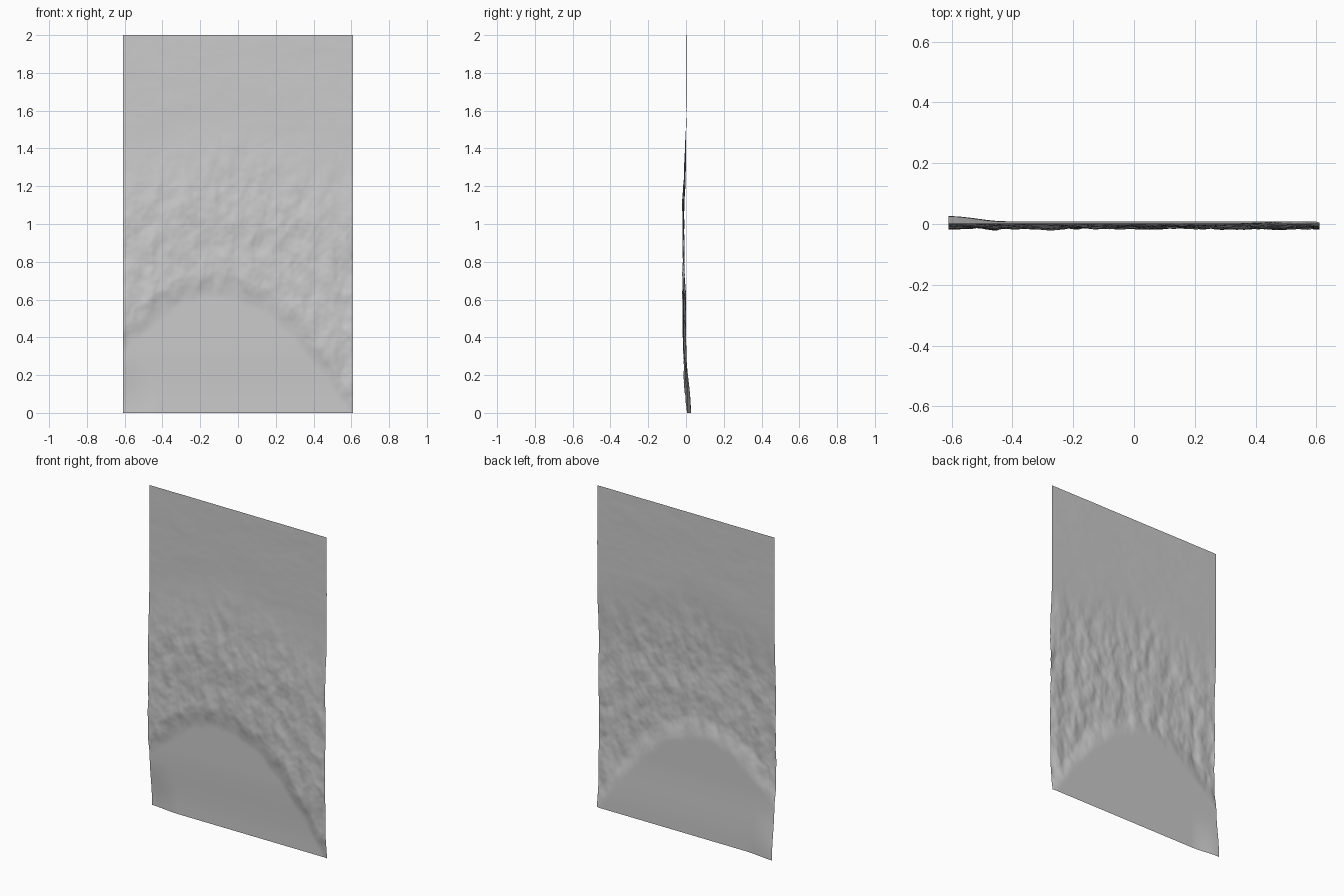
import bpy, bmesh, math
from mathutils import Vector, noise

if "Cube" in bpy.data.objects:
    bpy.data.objects.remove(bpy.data.objects["Cube"])

W, H = 1.22, 2.0
NX, NZ = 122, 200


def smooth(a, b, t):
    t = max(0.0, min(1.0, (t - a) / (b - a)))
    return t * t * (3 - 2 * t)


def fractal(x, z, fx, fz, seed):
    return noise.fractal(Vector((x * fx, z * fz, seed)), 0.9, 2.0, 4)


def relief(x, z):
    # smooth dome-shaped hollow at the bottom, with a ragged rim
    rim = 0.62 - 1.25 * (x + 0.12) ** 2 + 0.025 * fractal(x, z, 9, 5, 3.1)
    outside = smooth(-0.02, 0.14, z - rim)
    # rough belt fading into the calm upper part, peaked near the centre
    crest = 1.42 - 0.25 * abs(x + 0.05)
    belt = outside * (1 - smooth(crest - 0.35, crest + 0.2, z))
    swell = -0.013 * belt
    rough = 0.006 * fractal(x, z, 13, 7, 7.7) * belt
    ridges = -0.004 * (1 - 2 * abs(noise.noise(Vector((x * 10, z * 6, 1.3))))) * belt
    calm = 0.0012 * fractal(x, z, 4, 6, 5.5) * smooth(1.2, 1.5, z)
    # lower left corner bends back
    corner = 0.017 * (1 - smooth(-0.61, -0.42, x)) * (1 - smooth(0.0, 0.3, z))
    base = 0.008 * (1 - smooth(0.05, 0.4, z)) + 0.001
    y = base + swell + rough + ridges + calm + corner
    return max(-0.027, min(0.027, y))


# Relief sheet: one open grid displaced along y
bm = bmesh.new()
rows = []
for j in range(NZ + 1):
    z = H * j / NZ
    rows.append([bm.verts.new((x, relief(x, z), z))
                 for x in (-W / 2 + W * i / NX for i in range(NX + 1))])
for j in range(NZ):
    for i in range(NX):
        f = bm.faces.new((rows[j][i], rows[j][i + 1], rows[j + 1][i + 1], rows[j + 1][i]))
        f.smooth = True
mesh = bpy.data.meshes.new("relief_panel")
bm.to_mesh(mesh)
bm.free()
panel = bpy.data.objects.new("relief_panel", mesh)
bpy.context.collection.objects.link(panel)
